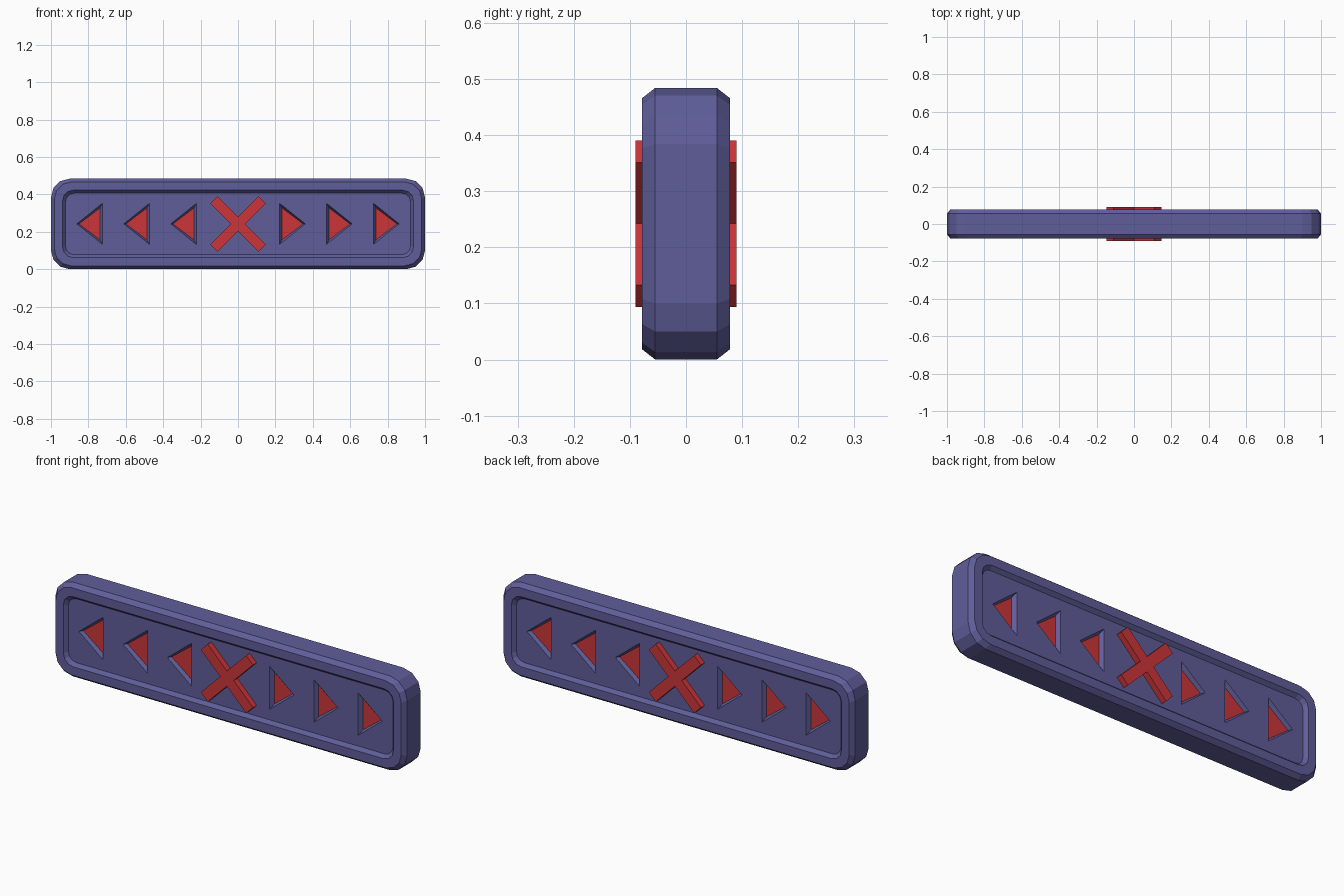
import bpy, bmesh, math

if "Cube" in bpy.data.objects:
    bpy.data.objects.remove(bpy.data.objects["Cube"])

CZ = 0.242            # mid height
PANEL_Y = 0.06        # depth of the recessed panels
FLOOR_Y = 0.04        # depth of the arrow pockets


def material(name, rgb):
    m = bpy.data.materials.new(name)
    m.diffuse_color = (*rgb, 1)
    m.use_nodes = True
    m.node_tree.nodes["Principled BSDF"].inputs["Base Color"].default_value = m.diffuse_color
    return m


BLUE = material("slate_blue", (0.115, 0.11, 0.32))
RED = material("red", (0.6, 0.035, 0.04))


def loft(bm, rings):
    """Join rings of (y, [(x, z), ...]) into a closed solid."""
    vs = [[bm.verts.new((x, y, z + CZ)) for x, z in pts] for y, pts in rings]
    n = len(vs[0])
    for a, b in zip(vs, vs[1:]):
        for i in range(n):
            bm.faces.new((a[i], a[(i + 1) % n], b[(i + 1) % n], b[i]))
    bm.faces.new(vs[0])
    bm.faces.new(vs[-1])


def finish(bm, name, mat):
    bmesh.ops.recalc_face_normals(bm, faces=bm.faces)
    me = bpy.data.meshes.new(name)
    bm.to_mesh(me)
    bm.free()
    me.materials.append(mat)
    ob = bpy.data.objects.new(name, me)
    bpy.context.collection.objects.link(ob)
    return ob


def rounded_rect(inset, r, seg=3):
    hx, hz = 1 - inset - r, CZ - inset - r
    pts = []
    for k, (sx, sz) in enumerate(((1, 1), (-1, 1), (-1, -1), (1, -1))):
        for i in range(seg + 1):
            a = math.pi / 2 * (k + i / seg)
            pts.append((sx * hx + r * math.cos(a), sz * hz + r * math.sin(a)))
    return pts


# Body: chamfered slab with a recessed panel on both faces
half = [(PANEL_Y, rounded_rect(0.078, 0.045)),
        (0.078, rounded_rect(0.062, 0.055)),
        (0.078, rounded_rect(0.018, 0.09)),
        (0.055, rounded_rect(0.0, 0.1))]
bm = bmesh.new()
loft(bm, [(-y, p) for y, p in half] + half[::-1])
body = finish(bm, "body", BLUE)

# Arrow outlines: offsets from the pocket tip, pointing away from the centre
TIPS = (0.36, 0.611, 0.862)
OUTER = [(0, 0), (-0.138, 0.11), (-0.138, -0.11)]
INNER = [(-0.012, 0), (-0.124, 0.085), (-0.124, -0.085)]


def arrow(tip, side, t):
    return [(side * (tip + a[0] + (b[0] - a[0]) * t), a[1] + (b[1] - a[1]) * t)
            for a, b in zip(INNER, OUTER)]


# Tapered arrow pockets, cut on both faces
bm = bmesh.new()
places = [(t, s, f) for t in TIPS for s in (-1, 1) for f in (-1, 1)]
for tip, side, face in places:
    top = PANEL_Y + 0.25 * (PANEL_Y - FLOOR_Y)
    loft(bm, [(face * FLOOR_Y, arrow(tip, side, 0)), (face * top, arrow(tip, side, 1.25))])
cutter = finish(bm, "pocket_cutter", BLUE)
mod = body.modifiers.new("pockets", 'BOOLEAN')
mod.operation = 'DIFFERENCE'
mod.solver = 'EXACT'
mod.object = cutter
bpy.context.view_layer.objects.active = body
bpy.ops.object.modifier_apply(modifier=mod.name)
bpy.data.objects.remove(cutter)

# Red arrow plates on the pocket floors
bm = bmesh.new()
for tip, side, face in places:
    loft(bm, [(face * (FLOOR_Y - 0.003), arrow(tip, side, 0)),
              (face * (FLOOR_Y + 0.001), arrow(tip, side, 0))])
finish(bm, "arrow_plates", RED)

# Raised diagonal cross on both faces
w, l = 0.0275, 0.182
plus = [(l, -w), (l, w), (w, w), (w, l), (-w, l), (-w, w),
        (-l, w), (-l, -w), (-w, -w), (-w, -l), (w, -l), (w, -w)]
c = math.sqrt(0.5)
cross = [(c * (x - z), c * (x + z)) for x, z in plus]
bm = bmesh.new()
for face in (-1, 1):
    loft(bm, [(face * 0.055, cross), (face * 0.09, cross)])
finish(bm, "center_cross", RED)
